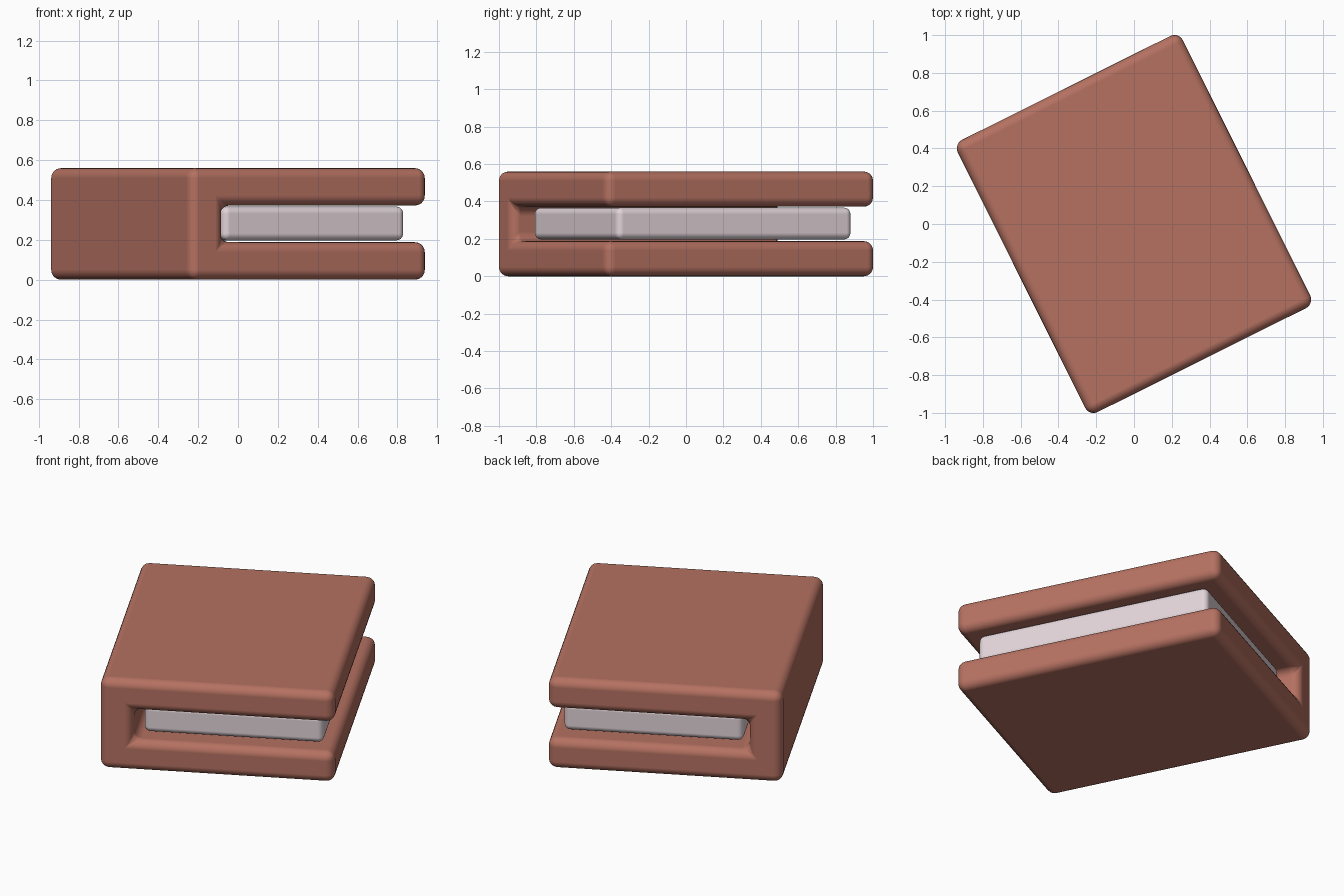
import bpy, bmesh, math

if "Cube" in bpy.data.objects:
    bpy.data.objects.remove(bpy.data.objects["Cube"])

TURN = math.radians(26.5)


def material(name, color):
    m = bpy.data.materials.new(name)
    m.diffuse_color = color
    m.use_nodes = True
    m.node_tree.nodes["Principled BSDF"].inputs["Base Color"].default_value = m.diffuse_color
    return m


def extruded(name, profile, half_length, radius, mat):
    """Extrude an (x, z) profile along y, round its edges, turn it on the ground."""
    bm = bmesh.new()
    face = bm.faces.new([bm.verts.new((x, -half_length, z)) for x, z in profile])
    ext = bmesh.ops.extrude_face_region(bm, geom=[face])
    moved = [v for v in ext["geom"] if isinstance(v, bmesh.types.BMVert)]
    bmesh.ops.translate(bm, verts=moved, vec=(0, 2 * half_length, 0))
    bmesh.ops.recalc_face_normals(bm, faces=bm.faces)
    mesh = bpy.data.meshes.new(name)
    bm.to_mesh(mesh)
    bm.free()
    mesh.materials.append(mat)
    for p in mesh.polygons:
        p.use_smooth = True
    obj = bpy.data.objects.new(name, mesh)
    bpy.context.collection.objects.link(obj)
    obj.rotation_euler.z = TURN
    bevel = obj.modifiers.new("rounded_edges", "BEVEL")
    bevel.width = radius
    bevel.segments = 5
    bevel.limit_method = "ANGLE"
    bevel.harden_normals = True
    return obj


# Cover: C-shaped section with the spine on the left
left, right, inner = -0.666, 0.666, -0.478
cover_profile = [(left, 0), (right, 0), (right, 0.188), (inner, 0.188),
                 (inner, 0.372), (right, 0.372), (right, 0.56), (left, 0.56)]
extruded("book_cover", cover_profile, 0.805, 0.05,
         material("cover_red_brown", (0.46, 0.165, 0.12, 1)))

# Page block: slab set back inside the cover
page_profile = [(-0.43, 0.197), (0.59, 0.197), (0.59, 0.367), (-0.43, 0.367)]
extruded("page_block", page_profile, 0.702, 0.035,
         material("page_pale", (0.76, 0.66, 0.69, 1)))
